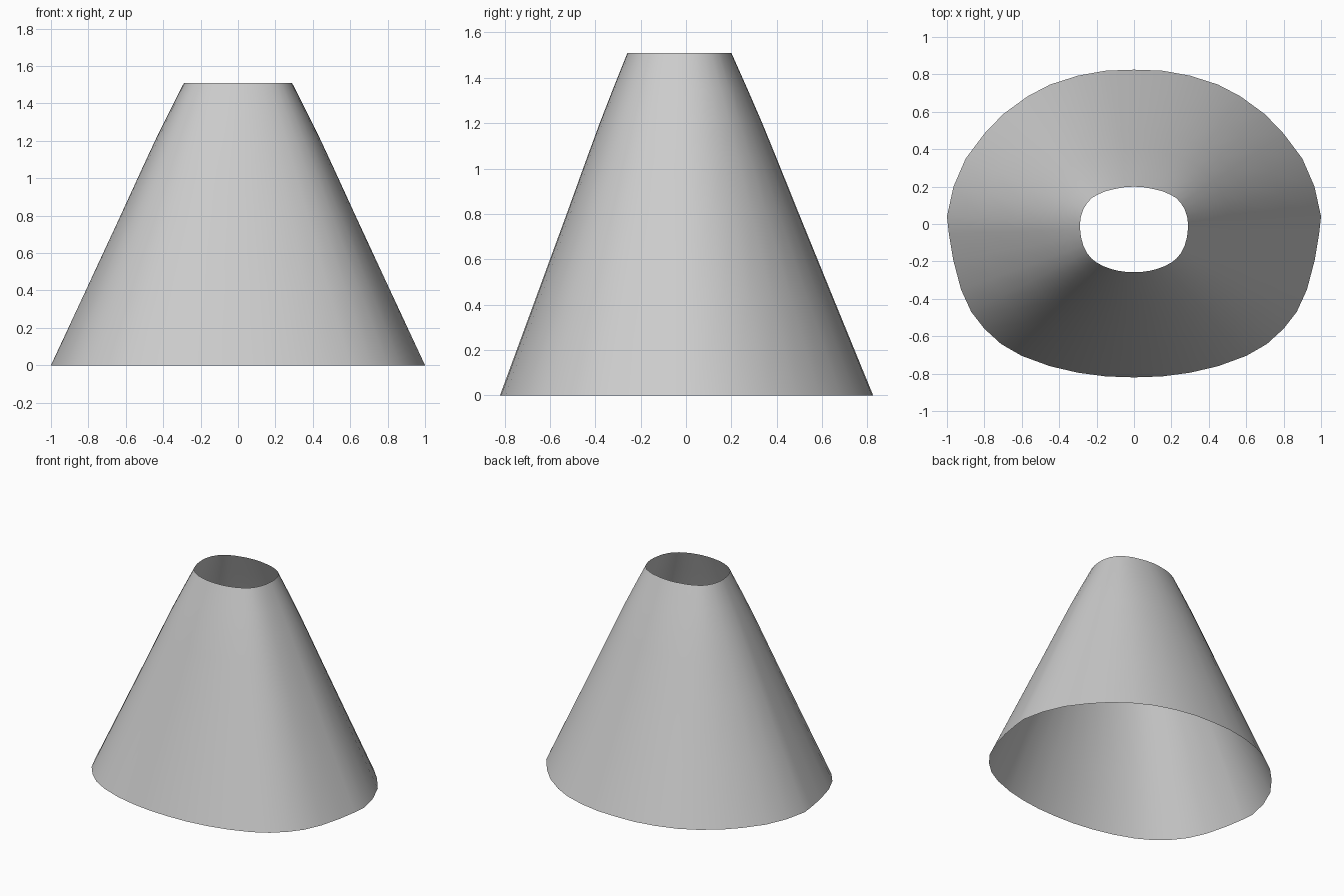
import bpy, bmesh, math

# Right half outline, back to front: (bottom x, bottom y, top x, top y)
HALF = [
    (0.00, 0.825, 0.00, 0.200), (0.15, 0.820, 0.05, 0.197),
    (0.30, 0.793, 0.10, 0.188), (0.45, 0.745, 0.15, 0.176),
    (0.57, 0.682, 0.19, 0.159), (0.70, 0.587, 0.225, 0.140),
    (0.80, 0.483, 0.252, 0.110), (0.90, 0.350, 0.272, 0.077),
    (0.965, 0.200, 0.284, 0.040), (1.00, 0.040, 0.289, 0.000),
    (0.99, -0.050, 0.288, -0.030), (0.967, -0.190, 0.283, -0.072),
    (0.925, -0.350, 0.271, -0.115), (0.87, -0.470, 0.253, -0.153),
    (0.80, -0.560, 0.230, -0.182), (0.71, -0.642, 0.200, -0.206),
    (0.60, -0.705, 0.165, -0.225), (0.45, -0.760, 0.125, -0.240),
    (0.30, -0.795, 0.085, -0.250), (0.15, -0.815, 0.043, -0.256),
    (0.00, -0.820, 0.00, -0.258),
]
# Height and blend from bottom outline to top outline (slight bulge near the top)
RINGS = [(0.0, 0.0), (0.4, 0.262), (0.8, 0.523), (1.05, 0.684),
         (1.2, 0.782), (1.35, 0.886), (1.51, 1.0)]

outline = HALF + [(-a, b, -c, d) for a, b, c, d in reversed(HALF[1:-1])]

# Open tapered shell
bm = bmesh.new()
rings = [[bm.verts.new((a + (c - a) * t, b + (d - b) * t, z)) for a, b, c, d in outline]
         for z, t in RINGS]
n = len(outline)
for lo, hi in zip(rings, rings[1:]):
    for i in range(n):
        j = (i + 1) % n
        bm.faces.new((lo[j], lo[i], hi[i], hi[j]))
mesh = bpy.data.meshes.new("tapered_shell")
bm.to_mesh(mesh)
bm.free()
shell = bpy.data.objects.new("tapered_shell", mesh)
bpy.context.collection.objects.link(shell)

# Smooth shading
bpy.context.view_layer.objects.active = shell
shell.select_set(True)
bpy.ops.object.shade_smooth_by_angle(angle=math.radians(30))
